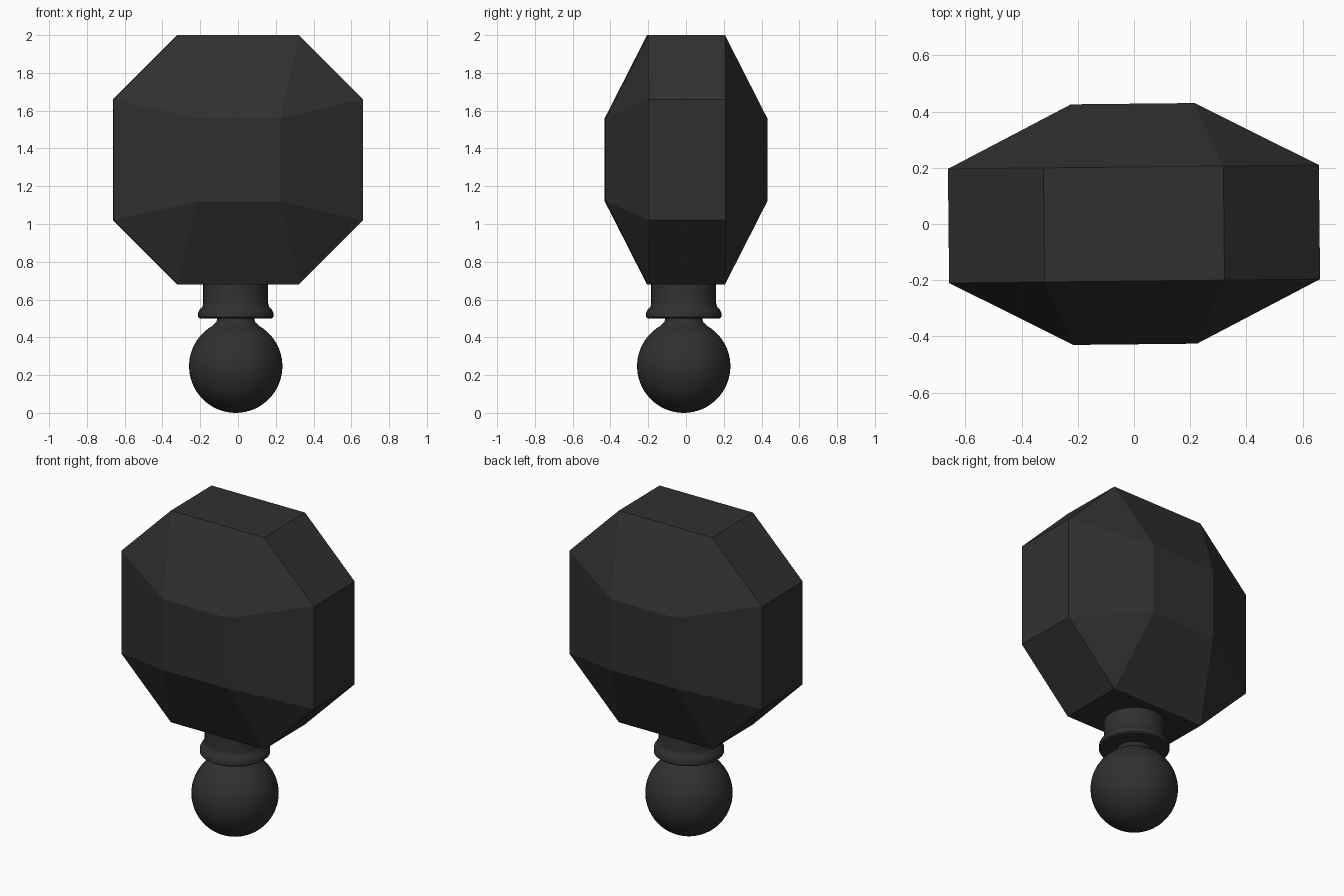
import bpy, bmesh, math

if "Cube" in bpy.data.objects:
    bpy.data.objects.remove(bpy.data.objects["Cube"])

mat = bpy.data.materials.new("charcoal")
mat.diffuse_color = (0.03, 0.03, 0.03, 1)
mat.use_nodes = True
mat.node_tree.nodes["Principled BSDF"].inputs["Base Color"].default_value = mat.diffuse_color


def finish(bm, name):
    bmesh.ops.recalc_face_normals(bm, faces=bm.faces[:])
    me = bpy.data.meshes.new(name)
    bm.to_mesh(me)
    bm.free()
    me.materials.append(mat)
    ob = bpy.data.objects.new(name, me)
    bpy.context.collection.objects.link(ob)
    return ob


# Faceted head: octagonal band plus a smaller raised rectangle front and back
bm = bmesh.new()
for sx in (-1, 1):
    for sy in (-1, 1):
        for sz in (-1, 1):
            for x, y, z in ((0.32, 0.203, 0.66), (0.66, 0.203, 0.32), (0.22, 0.428, 0.22)):
                bm.verts.new((sx * x, sy * y, 1.34 + sz * z))
bmesh.ops.convex_hull(bm, input=bm.verts[:])
bmesh.ops.dissolve_limit(bm, angle_limit=math.radians(1), verts=bm.verts[:], edges=bm.edges[:])
head = finish(bm, "faceted_head")
head.rotation_euler.z = math.radians(0.6)


# Round parts: spin a (radius, height) profile around the vertical axis
def lathe(name, profile, segments=48):
    bm = bmesh.new()
    verts = [bm.verts.new((r, 0, z)) for r, z in profile]
    edges = [bm.edges.new(p) for p in zip(verts, verts[1:])]
    bmesh.ops.spin(bm, geom=verts + edges, cent=(0, 0, 0), axis=(0, 0, 1),
                   angle=math.tau, steps=segments)
    bmesh.ops.remove_doubles(bm, verts=bm.verts[:], dist=1e-5)
    ob = finish(bm, name)
    ob.location = (-0.012, -0.012, 0)
    bpy.ops.object.select_all(action='DESELECT')
    ob.select_set(True)
    bpy.context.view_layer.objects.active = ob
    bpy.ops.object.shade_smooth_by_angle(angle=math.radians(35))
    return ob


# Neck with a flared collar
lathe("neck_collar", [(0, 0.70), (0.172, 0.70), (0.172, 0.58), (0.176, 0.563),
                      (0.192, 0.545), (0.199, 0.53), (0.199, 0.507), (0.19, 0.50), (0, 0.50)])

# Ball foot with a short pin blending into the collar
R, C = 0.247, 0.247
arc = [(R * math.sin(a), C - R * math.cos(a))
       for a in (math.radians(150) * i / 24 for i in range(25))]
lathe("ball_foot", arc + [(0.105, 0.478), (0.1, 0.49), (0.1, 0.51), (0, 0.51)])
